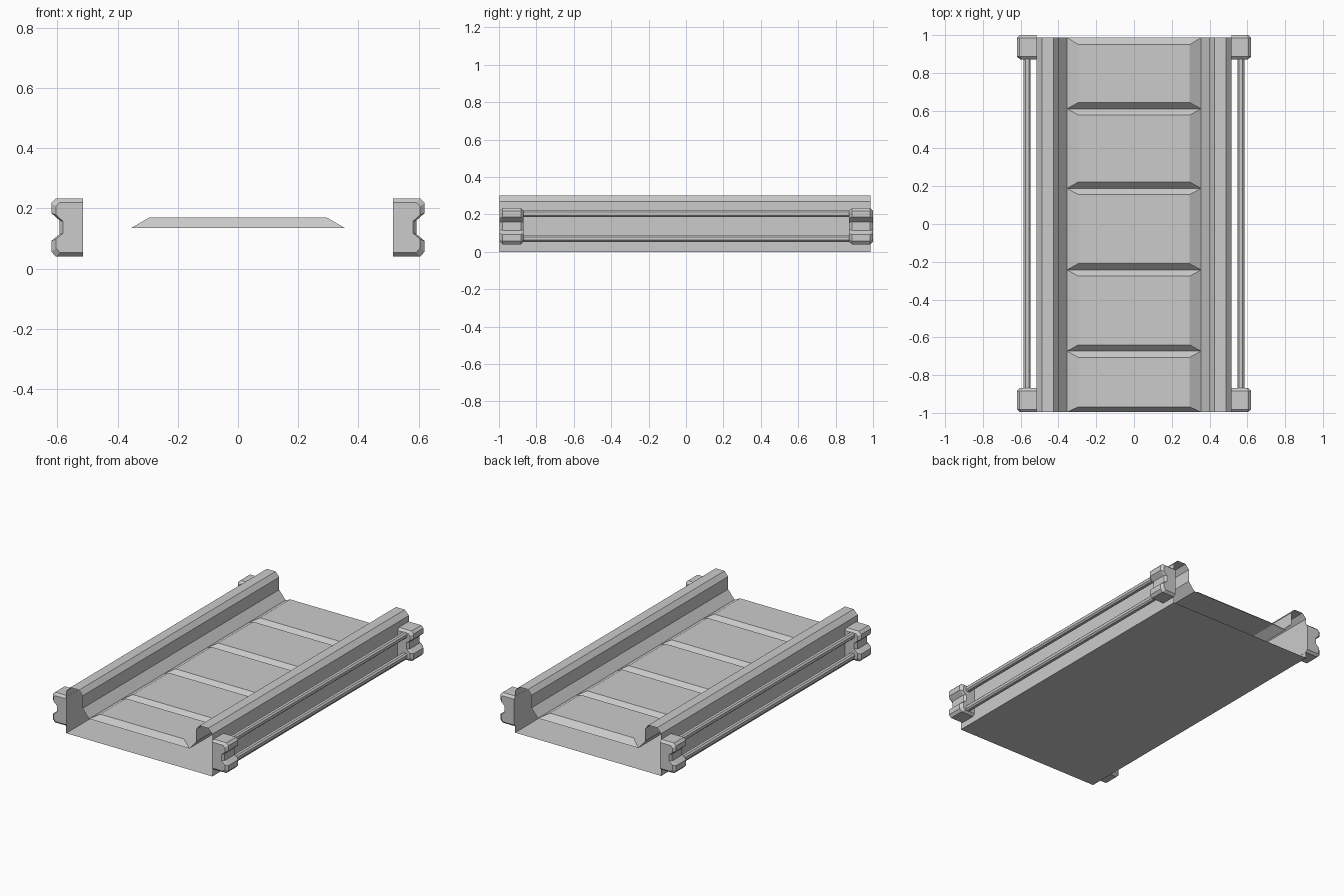
import bpy, bmesh
from mathutils import Matrix

if "Cube" in bpy.data.objects:
    bpy.data.objects.remove(bpy.data.objects["Cube"])


def loft(name, sections, capped):
    """Skin a list of (y, [(x, z), ...]) closed sections along y."""
    bm = bmesh.new()
    rings = [[bm.verts.new((x, y, z)) for x, z in pts] for y, pts in sections]
    for a, b in zip(rings, rings[1:]):
        n = len(a)
        for i in range(n):
            j = (i + 1) % n
            bm.faces.new((a[i], a[j], b[j], b[i]))
    if capped:
        bm.faces.new(rings[0])
        bm.faces.new(rings[-1])
    bmesh.ops.remove_doubles(bm, verts=bm.verts, dist=1e-4)
    bmesh.ops.dissolve_limit(bm, angle_limit=0.005, verts=bm.verts, edges=bm.edges)
    bmesh.ops.recalc_face_normals(bm, faces=bm.faces)
    me = bpy.data.meshes.new(name)
    bm.to_mesh(me)
    bm.free()
    ob = bpy.data.objects.new(name, me)
    bpy.context.collection.objects.link(ob)
    return ob


def mirrored(ob):
    """Mirror a right-hand part to the left side."""
    mod = ob.modifiers.new("mirror", 'MIRROR')
    mod.use_axis[0] = True
    return ob


# Walkway shell: open-ended, side rails, deck panels split by V grooves
RAIL = [(0.516, 0), (0.516, 0.27), (0.487, 0.30), (0.425, 0.30),
        (0.40, 0.27), (0.40, 0.19), (0.355, 0.135)]


def deck_section(groove):
    deck = (0.355, 0.135) if groove else (0.295, 0.17)
    half = RAIL + [deck]
    return half + [(-x, z) for x, z in reversed(half)]


sections = [(-0.996, deck_section(True)), (-0.968, deck_section(False))]
for y in (-0.673, -0.243, 0.189, 0.61):
    for dy, groove in ((-0.033, False), (0, True), (0.033, False)):
        sections.append((y + dy, deck_section(groove)))
sections += [(0.95, deck_section(False)), (0.987, deck_section(True))]
loft("walkway_shell", sections, False)

# Notched brackets at the four corners, with chamfered ends
BRACKET = [(0.515, 0.04), (0.605, 0.04), (0.62, 0.057), (0.62, 0.092),
           (0.592, 0.115), (0.592, 0.16), (0.62, 0.185), (0.62, 0.218),
           (0.605, 0.233), (0.515, 0.233)]
INSET = [(0.515 + (x - 0.515) * 0.85, 0.1375 + (z - 0.1375) * 0.86) for x, z in BRACKET]
for label, y0, y1 in (("front", -0.996, -0.868), ("back", 0.872, 1.0)):
    b = 0.015
    mirrored(loft(label + "_bracket", [(y0, INSET), (y0 + b, BRACKET),
                                       (y1 - b, BRACKET), (y1, INSET)], True))

# Hand rods running between the brackets
for label, z in (("upper", 0.203), ("lower", 0.071)):
    r, c = 0.018, 0.009
    ring = [(r, -c), (r, c), (c, r), (-c, r), (-r, c), (-r, -c), (-c, -r), (c, -r)]
    ring = [(0.566 + dx, z + dz) for dx, dz in ring]
    mirrored(loft(label + "_rod", [(-0.90, ring), (0.90, ring)], True))
